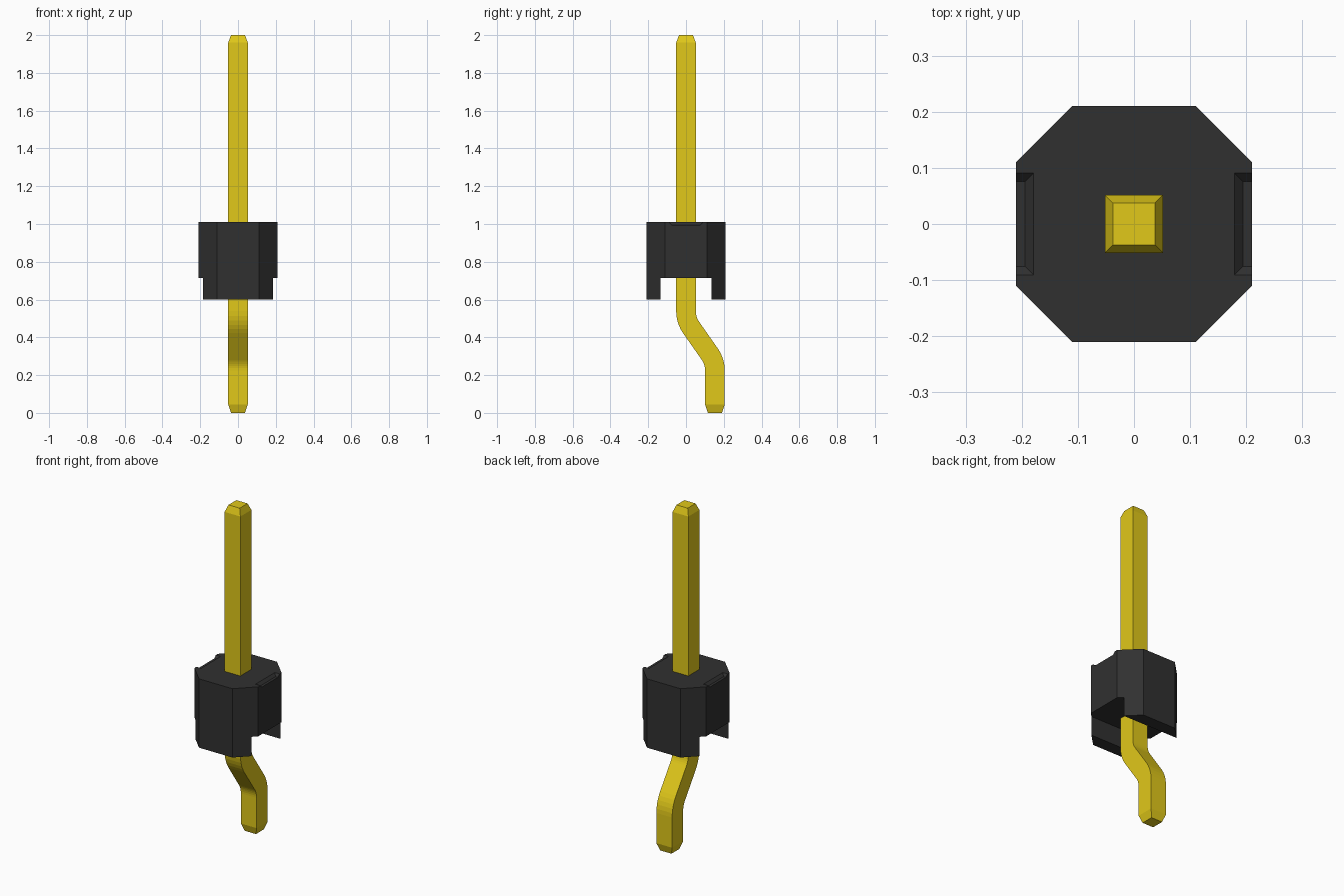
import bpy, bmesh, math

if "Cube" in bpy.data.objects:
    bpy.data.objects.remove(bpy.data.objects["Cube"])


def loft(name, rings, color=None):
    """Closed solid skinned through rings that share one point count."""
    bm = bmesh.new()
    loops = [[bm.verts.new(p) for p in ring] for ring in rings]
    n = len(loops[0])
    for a, b in zip(loops, loops[1:]):
        for i in range(n):
            j = (i + 1) % n
            bm.faces.new((a[i], a[j], b[j], b[i]))
    bm.faces.new(loops[0][::-1])
    bm.faces.new(loops[-1])
    bmesh.ops.recalc_face_normals(bm, faces=bm.faces)
    mesh = bpy.data.meshes.new(name)
    bm.to_mesh(mesh)
    bm.free()
    obj = bpy.data.objects.new(name, mesh)
    bpy.context.collection.objects.link(obj)
    if color:
        mat = bpy.data.materials.new(name + "_material")
        mat.diffuse_color = color
        mat.use_nodes = True
        mat.node_tree.nodes["Principled BSDF"].inputs["Base Color"].default_value = mat.diffuse_color
        mesh.materials.append(mat)
    return obj


def rect(x0, x1, y0, y1, z):
    return [(x0, y0, z), (x1, y0, z), (x1, y1, z), (x0, y1, z)]


def cut(target, cutter):
    cutter.hide_render = True
    cutter.hide_viewport = True
    mod = target.modifiers.new(cutter.name, 'BOOLEAN')
    mod.operation = 'DIFFERENCE'
    mod.solver = 'EXACT'
    mod.object = cutter


BLACK = (0.03, 0.03, 0.03, 1)
GOLD = (0.75, 0.58, 0.01, 1)

# Octagonal housing
A, B = 0.21, 0.11
octagon = [(B, -A), (A, -B), (A, B), (B, A), (-B, A), (-A, B), (-A, -B), (-B, -A)]
housing = loft("housing", [[(x, y, z) for x, y in octagon] for z in (0.6, 1.01)], BLACK)

# Channel under the housing, leaving a foot at front and back
cut(housing, loft("channel_cutter",
                  [rect(-0.4, 0.4, -0.135, 0.135, z) for z in (0.5, 0.715)], BLACK))

# Shallow bevelled notches in the left and right top edges
for side, s in (("right", 1), ("left", -1)):
    cut(housing, loft(f"{side}_notch_cutter",
                      [rect(s * 0.194, s * 0.3, -0.076, 0.076, 0.995),
                       rect(s * 0.162, s * 0.3, -0.108, 0.108, 1.027)], BLACK))

# Bent square pin: centre path stations as (y, z, lean from vertical, half width)
H, TIP = 0.052, 0.037
OFFSET, R, LEAN, STEPS = 0.153, 0.15, math.radians(35), 5
z_low = 0.225
run = (OFFSET - 2 * R * (1 - math.cos(LEAN))) / math.sin(LEAN)
z_high = z_low + 2 * R * math.sin(LEAN) + run * math.cos(LEAN)
stations = [(0, 2.0, 0, TIP), (0, 1.96, 0, H)]
for i in range(STEPS + 1):
    t = LEAN * i / STEPS
    stations.append((R * (1 - math.cos(t)), z_high - R * math.sin(t), t, H))
for i in range(STEPS, -1, -1):
    t = LEAN * i / STEPS
    stations.append((OFFSET - R * (1 - math.cos(t)), z_low + R * math.sin(t), t, H))
stations += [(OFFSET, 0.045, 0, H), (OFFSET, 0, 0, TIP)]

loft("pin", [[(sx * h, y + sy * h * math.cos(t), z + sy * h * math.sin(t))
              for sx, sy in ((-1, -1), (1, -1), (1, 1), (-1, 1))]
             for y, z, t, h in stations], GOLD)
